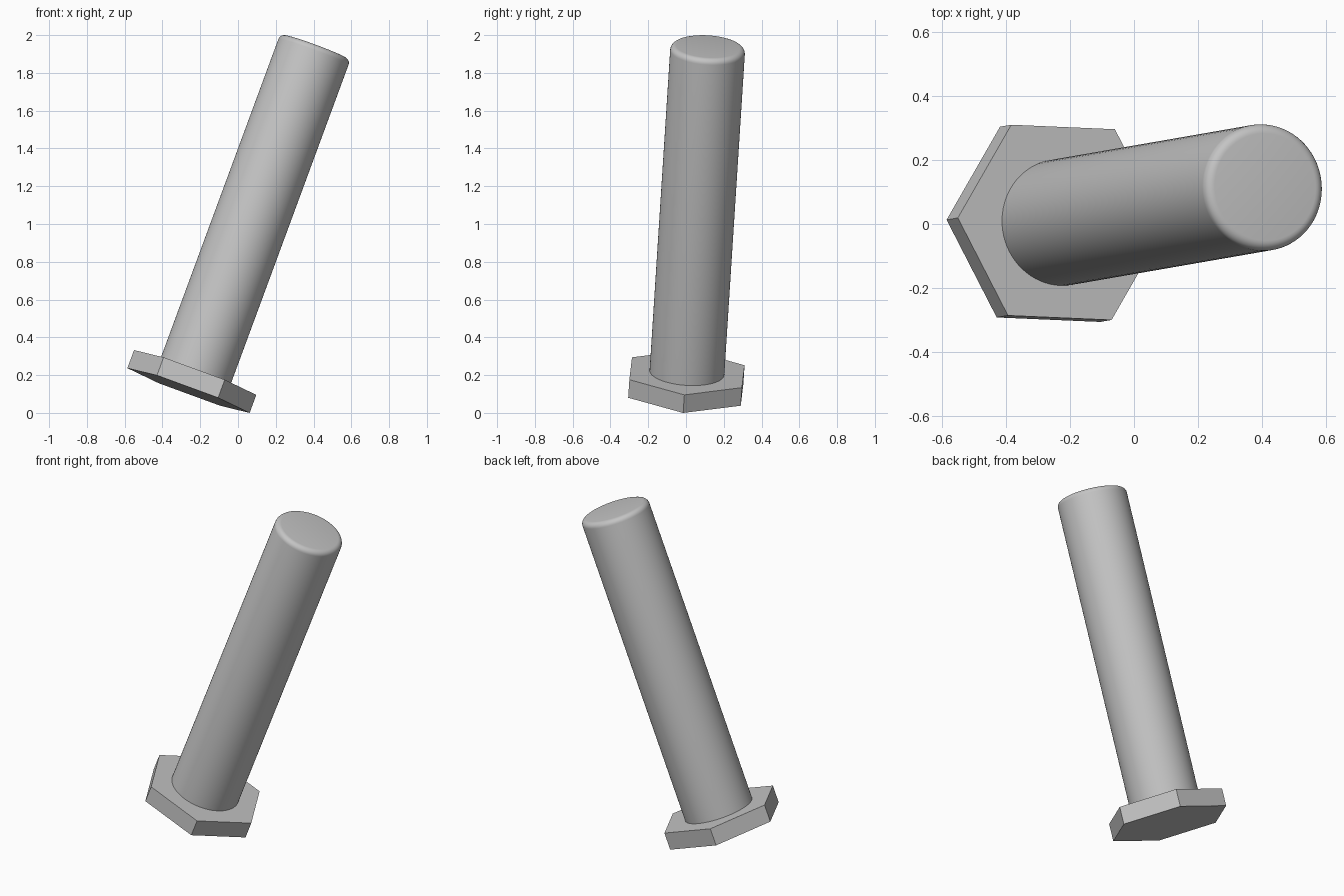
import bpy, bmesh, math
from mathutils import Vector, Matrix

cube = bpy.data.objects.get("Cube")
if cube:
    bpy.data.objects.remove(cube, do_unlink=True)

HEAD_RADIUS, HEAD_THICK = 0.345, 0.102
SHAFT_RADIUS, SHAFT_LENGTH, ROUNDING = 0.198, 1.842, 0.03

# Tilted frame: z runs along the bolt, x points at a corner of the head
axis = Vector((0.3456, 0.06, 0.9365)).normalized()
corner = Vector((-0.323, 0.014, 0.118))
corner = (corner - axis * corner.dot(axis)).normalized()
tilt = Matrix((corner, axis.cross(corner), axis)).transposed().to_4x4()
placement = Matrix.Translation((-0.262, -0.001, 0.1184)) @ tilt

steel = bpy.data.materials.new("grey steel")
steel.use_nodes = True
colour = (0.55, 0.55, 0.55, 1)
steel.diffuse_color = colour
steel.node_tree.nodes["Principled BSDF"].inputs["Base Color"].default_value = colour


def prism(name, sides, radius, bottom, height, rounding=0, open_base=False):
    """Regular prism along the bolt axis, optionally rounded at its far end."""
    bm = bmesh.new()
    turns = [math.tau * i / sides for i in range(sides)]
    base = bm.faces.new([bm.verts.new((radius * math.cos(a), radius * math.sin(a), bottom))
                         for a in turns])
    top = bmesh.ops.extrude_face_region(bm, geom=[base], use_keep_orig=True)["geom"]
    bmesh.ops.translate(bm, vec=(0, 0, height),
                        verts=[g for g in top if isinstance(g, bmesh.types.BMVert)])
    bmesh.ops.recalc_face_normals(bm, faces=bm.faces)
    if rounding:
        rim = [e for e in bm.edges if all(v.co.z > bottom + height / 2 for v in e.verts)]
        bmesh.ops.bevel(bm, geom=rim, offset=rounding, offset_type='OFFSET',
                        segments=6, profile=0.5, affect='EDGES')
    if open_base:
        hidden = [f for f in bm.faces if f.normal.z < -0.9]
        bmesh.ops.delete(bm, geom=hidden, context='FACES_ONLY')
    mesh = bpy.data.meshes.new(name)
    bm.to_mesh(mesh)
    bm.free()
    mesh.transform(placement)
    mesh.materials.append(steel)
    obj = bpy.data.objects.new(name, mesh)
    bpy.context.collection.objects.link(obj)
    return obj


# Hexagonal head
prism("hex_head", 6, HEAD_RADIUS, 0, HEAD_THICK)

# Round shaft standing on the head, rounded at its tip
shaft = prism("shaft", 72, SHAFT_RADIUS, HEAD_THICK, SHAFT_LENGTH, ROUNDING, True)
bpy.ops.object.select_all(action='DESELECT')
shaft.select_set(True)
bpy.context.view_layer.objects.active = shaft
bpy.ops.object.shade_smooth_by_angle(angle=math.radians(35))
